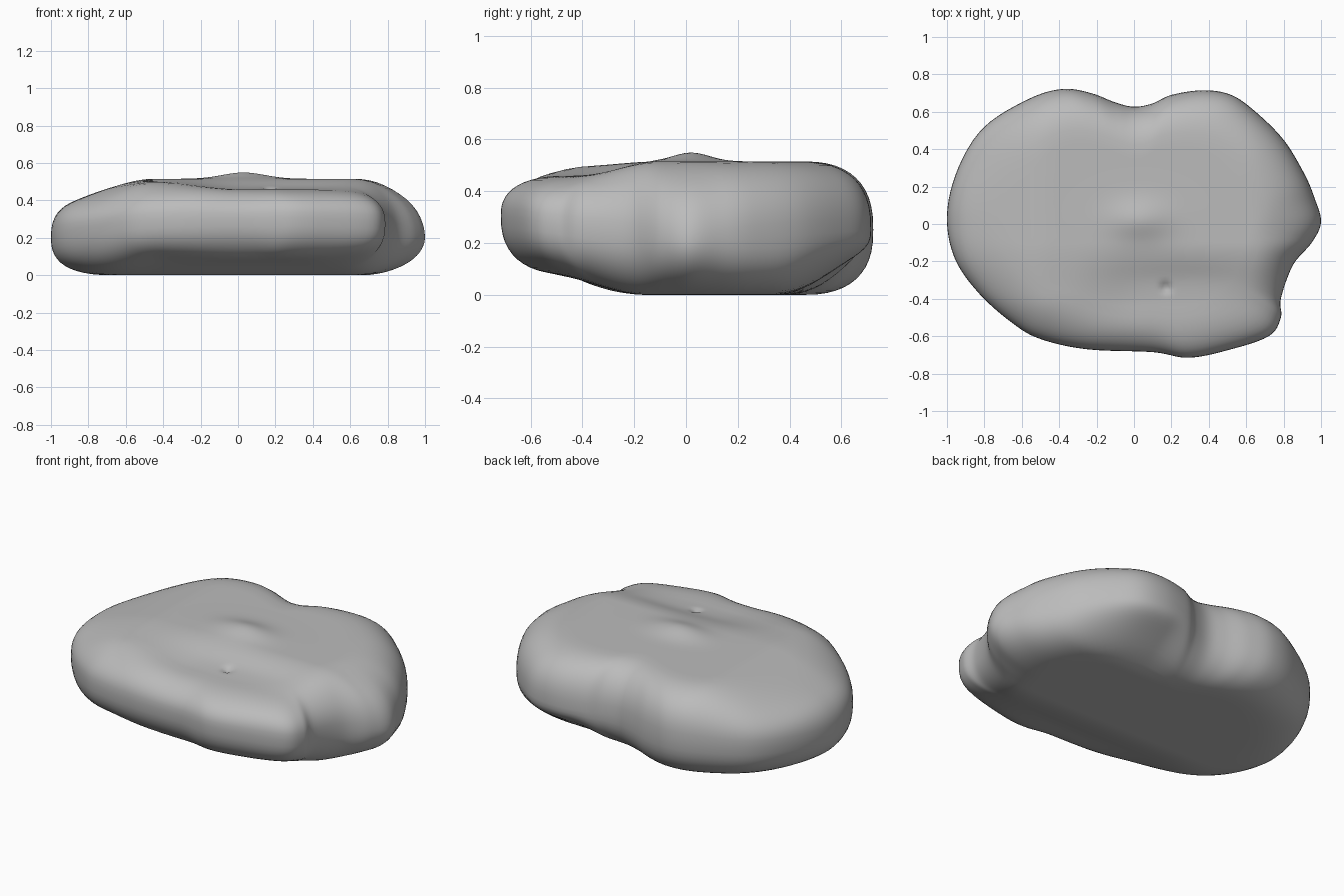
import bpy, bmesh, math
from mathutils import Vector

cube = bpy.data.objects.get("Cube")
if cube:
    bpy.data.objects.remove(cube, do_unlink=True)

# Plan outline of the stone, counter-clockwise from the side nose
OUTLINE = [(1, .01), (.965, .14), (.91, .27), (.8, .45), (.65, .6), (.52, .69), (.37, .715),
           (.2, .69), (.1, .645), (0, .627), (-.1, .65), (-.23, .7), (-.38, .722),
           (-.56, .67), (-.8, .52), (-.94, .3), (-1, .05), (-.96, -.18), (-.83, -.37),
           (-.65, -.53), (-.5, -.615), (-.25, -.67), (.1, -.685), (.29, -.715),
           (.5, -.675), (.72, -.6), (.785, -.5), (.785, -.4), (.85, -.22), (.95, -.1)]
EDGE = 0.3       # width of the rounded rim
STEPS = 6        # samples per outline span


def smooth(t):
    t = min(max(t, 0), 1)
    return t * t * (3 - 2 * t)


def bump(x, y, cx, cy, rx, ry):
    return math.exp(-((x - cx) / rx) ** 2 - ((y - cy) / ry) ** 2)


def top(x, y):
    lobe = .02 + .035 * smooth((x + .4) / .4)       # front is lower on one side
    z = .515 - .09 * smooth((-x - .45) / .45) - lobe * smooth((-y - .1) / .35)
    z -= .02 * smooth((x - .6) / .3)
    z -= .03 * smooth((-y - .4) / .25) * smooth((-x - .1) / .4)
    z += .034 * bump(x, y, .03, .02, .16, .1)       # central knob
    z -= .01 * bump(x, y, .25, -.29, .35, .09)      # groove behind front lobe
    z -= .02 * bump(x, y, .17, -.34, .025, .025)    # pinched dimple
    return z


def bottom(x, y):
    front = .08 * smooth((-y - .15) / .4) * smooth((x + .9) / .5)
    return front + .12 * smooth((y - .35) / .35) * smooth((x + .05) / .35)


def middle(y):
    return .2 + .15 * max(-y, 0) + .07 * max(y, 0)


def squareness(x, y):
    return .8 + .25 * bump(x, y, 1, 0, .2, .2)      # the nose is more pointed


def closed_spline(points):
    pts = [Vector(p) for p in points]
    n = len(pts)
    for i in range(n):
        a, b, c, d = (pts[(i + k) % n] for k in (-1, 0, 1, 2))
        for s in range(STEPS):
            t = s / STEPS
            yield b + (c - a) * (t / 2) + (2 * a - 5 * b + 4 * c - d) * (t * t / 2) \
                + (3 * b - a - 3 * c + d) * (t ** 3 / 2)


rim = list(closed_spline(OUTLINE))
count = len(rim)


def average_radius(i, reach=12):
    return sum(rim[(i + k) % count].length for k in range(-reach, reach + 1)) / (2 * reach + 1)


soft = [average_radius(i) for i in range(count)]
bm = bmesh.new()


def ring(angle, inner, side):
    """Add one loop: angle climbs the rounded rim, inner runs from the rim to the centre."""
    verts = []
    for i, p in enumerate(rim):
        power = squareness(*p)
        inset = EDGE * (1 - max(math.cos(angle), 0) ** power)
        rise = math.sin(angle) ** power
        blend = smooth(inset / EDGE)
        radius = p.length * (1 - blend) + soft[i] * blend
        q = p.normalized() * (radius - inset) * (1 - inner)
        face = top(*q) if side > 0 else bottom(*q)
        verts.append(bm.verts.new((q.x, q.y, middle(p.y) * (1 - rise) + face * rise)))
    return verts


def bridge(a, b, side):
    for i in range(count):
        j = (i + 1) % count
        quad = (a[i], a[j], b[j], b[i])
        bm.faces.new(quad if side > 0 else quad[::-1])


# Upper and lower halves share the waist loop
waist = ring(0, 0, 1)
for side in (1, -1):
    last = waist
    loops = [(k / 12 * math.pi / 2, 0) for k in range(1, 13)]
    loops += [(math.pi / 2, k / 24) for k in range(1, 24)]
    for angle, inner in loops:
        new = ring(angle, inner, side)
        bridge(last, new, side)
        last = new
    centre = bm.verts.new((0, 0, top(0, 0) if side > 0 else bottom(0, 0)))
    for i in range(count):
        tri = (last[i], last[(i + 1) % count], centre)
        bm.faces.new(tri if side > 0 else tri[::-1])

for face in bm.faces:
    face.smooth = True
mesh = bpy.data.meshes.new("stone")
bm.to_mesh(mesh)
bm.free()
stone = bpy.data.objects.new("stone", mesh)
bpy.context.collection.objects.link(stone)

# Plain grey stone
grey = bpy.data.materials.new("stone grey")
grey.use_nodes = True
colour = (.5, .5, .5, 1)
grey.diffuse_color = colour
grey.node_tree.nodes["Principled BSDF"].inputs["Base Color"].default_value = colour
mesh.materials.append(grey)
